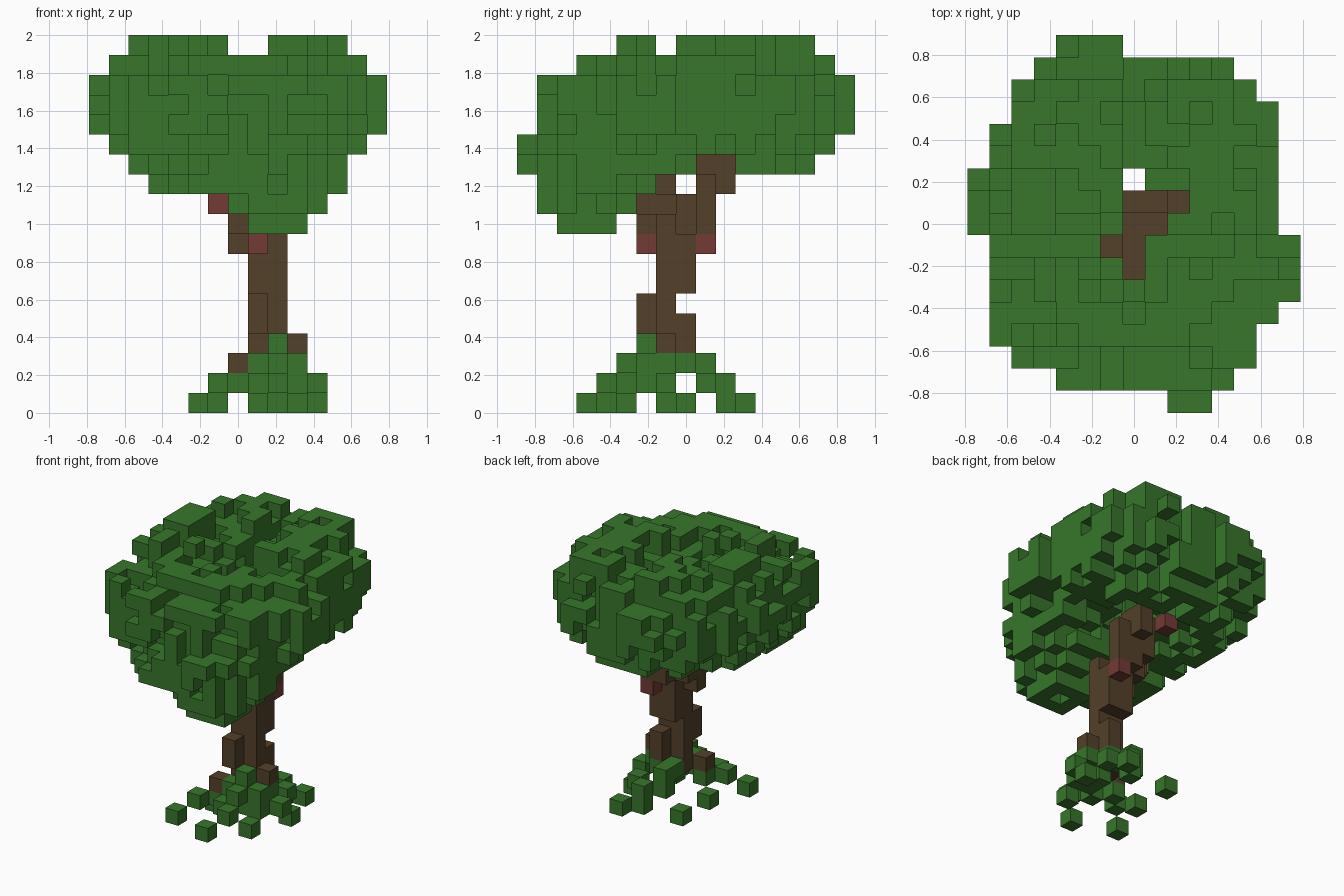
import bpy
import bmesh
import random
from itertools import product
from mathutils import Vector

random.seed(4)
CELL = 2 / 19

if "Cube" in bpy.data.objects:
    bpy.data.objects.remove(bpy.data.objects["Cube"])


def make_material(name, rgb):
    material = bpy.data.materials.new(name)
    material.use_nodes = True
    colour = (*rgb, 1)
    material.diffuse_color = colour
    shader = material.node_tree.nodes["Principled BSDF"]
    shader.inputs["Base Color"].default_value = colour
    shader.inputs["Roughness"].default_value = 1
    return material


def span(first, last):
    return range(first, last + 1)


def block(xs, ys, zs):
    """All cells in a block; each argument is a cell number or a (first, last) pair."""
    axes = [span(*a) if isinstance(a, tuple) else [a] for a in (xs, ys, zs)]
    return set(product(*axes))


def neighbour(cell, axis, sign):
    moved = list(cell)
    moved[axis] += sign
    return tuple(moved)


SIDES = list(product(range(3), (-1, 1)))


def build(name, cells, occupied, material):
    """Turn cells into one mesh, leaving out the faces hidden between cubes."""
    bm = bmesh.new()
    for cell in sorted(cells):
        centre = Vector(cell) + Vector((0, 0, 0.5))
        for axis, sign in SIDES:
            if neighbour(cell, axis, sign) in occupied:
                continue
            corners = []
            for b, c in ((-1, -1), (1, -1), (1, 1), (-1, 1)):
                offset = Vector((0, 0, 0))
                offset[axis] = sign
                offset[(axis + 1) % 3] = b
                offset[(axis + 2) % 3] = c
                corners.append(bm.verts.new((centre + offset / 2) * CELL))
            bm.faces.new(corners[::sign])
    bmesh.ops.remove_doubles(bm, verts=bm.verts, dist=CELL / 100)
    mesh = bpy.data.meshes.new(name)
    bm.to_mesh(mesh)
    bm.free()
    mesh.materials.append(material)
    bpy.context.collection.objects.link(bpy.data.objects.new(name, mesh))


# Trunk: a column with knobby roots
trunk = block((1, 2), -1, (2, 7)) | block((1, 2), 0, (6, 7))
trunk |= block(1, -2, (4, 5)) | block(2, 0, (3, 4))
trunk |= {(3, -1, 3), (0, -2, 2)}

# Branches: one forks to the front right, one rises to the back
front_branch = block((0, 1), -1, (8, 9)) | block(0, (-2, -1), (9, 10))
front_branch |= block(2, -1, (8, 9)) | {(1, -2, 9), (-1, -1, 11)}
back_branch = block((1, 2), 0, 8) | block(1, (0, 1), (9, 10)) | block(2, 1, (9, 11))
back_branch |= block((0, 1), 1, (10, 11)) | block(1, (1, 2), (11, 12))
back_branch |= block(0, 0, (9, 10)) | {(0, 1, 12)}

# Red knots on the branches
knots = {(1, -2, 8), (2, 1, 8), (-1, -1, 10), (-1, 2, 12)}

# Undergrowth: scattered leaf cubes, thinning out towards the ground
ground = [
    [(1, -5), (-2, -4), (3, -3), (-1, -1), (4, 0), (-1, 2), (2, 2), (3, 3)],
    [(-1, -3), (2, -4), (1, -3), (0, -2), (2, -2), (3, -2), (2, -1),
     (4, -1), (1, 1), (3, 1), (2, 2)],
    [(2, -3), (1, -2), (2, -2), (3, -2), (3, -1), (1, 0), (2, 0), (1, 1)],
    [(2, -2)],
]
undergrowth = {(x, y, z) for z, row in enumerate(ground) for x, y in row}

# Crown: one ellipse per layer, given as first x, last x, first y, last y
layers = {
    9: (1, 3, -6, -4), 10: (0, 4, -7, -3), 11: (-4, 5, -7, -2),
    12: (-5, 5, -8, 6), 13: (-6, 6, -8, 7), 14: (-7, 7, -7, 8),
    15: (-7, 7, -7, 8), 16: (-7, 7, -7, 8), 17: (-6, 6, -5, 7),
}
# Plan outline: first and last x of every row from front to back
outline = [(2, 3), (-4, 4), (-5, 5), (-6, 5), (-6, 6), (-6, 7), (-6, 7), (-6, 7),
           (-7, 6), (-7, 6), (-7, 6), (-6, 6), (-6, 6), (-5, 6), (-5, 5),
           (-4, 4), (-3, -1)]
# Open shaft above the fork
shaft = block((0, 2), 1, 0) | block((0, 1), 0, 0) | block((-1, 0), -1, 0)
shaft |= {(0, -2, 0), (0, 2, 0)}


def in_crown(x, y, z):
    x0, x1, y0, y1 = layers[z]
    first, last = outline[y + 8]
    across = (2 * x - x0 - x1) / (x1 - x0 + 1)
    along = (2 * y - y0 - y1) / (y1 - y0 + 1)
    if across ** 2 + along ** 2 > 1.12 or not first <= x <= last:
        return False
    # Hollow underside around the fork
    if z == 12 and (-3 < x < 4 and -2 < y < 4 or x > 0 and y in (1, 2)):
        return False
    return not (z == 13 and -2 < x < 3 and -2 < y < 3)


wood = trunk | front_branch | back_branch
crown = {(x, y, z) for z in layers for x in span(-7, 7) for y in span(-8, 8)
         if in_crown(x, y, z)}

# Separate tufts on top, with a dip between left and right
crown |= block((-4, -1), (3, 6), 18) | block((2, 5), (0, 4), 18)
crown |= block((2, 4), (5, 6), 18) | block((-5, -4), (0, 2), 18)
crown |= block((-4, -2), (-3, -2), 18)
crown = {c for c in crown if (c[0], c[1], 0) not in shaft} - wood - knots

# Ragged leaf surface: drop some exposed cubes twice, keeping the plan outline
for chance in (0.27, 0.17):
    solid = set(crown)
    for cell in sorted(solid):
        x, y, z = cell
        rim = y == -8 or z == 15 and x in outline[y + 8]
        exposed = any(neighbour(cell, *side) not in solid for side in SIDES)
        limit = chance if z > 11 else chance / 2
        if exposed and not rim and random.random() < limit:
            crown.discard(cell)

undergrowth -= wood
occupied = wood | knots | crown | undergrowth
leaf_green = make_material("leaf green", (0.038, 0.18, 0.023))
bark_brown = make_material("bark brown", (0.087, 0.052, 0.023))
knot_red = make_material("knot red", (0.168, 0.043, 0.036))

build("trunk", trunk, occupied, bark_brown)
build("front_branch", front_branch - trunk, occupied, bark_brown)
build("back_branch", back_branch - trunk - front_branch, occupied, bark_brown)
build("branch_knots", knots, occupied, knot_red)
build("undergrowth", undergrowth, occupied, leaf_green)
build("crown", crown, occupied, leaf_green)
